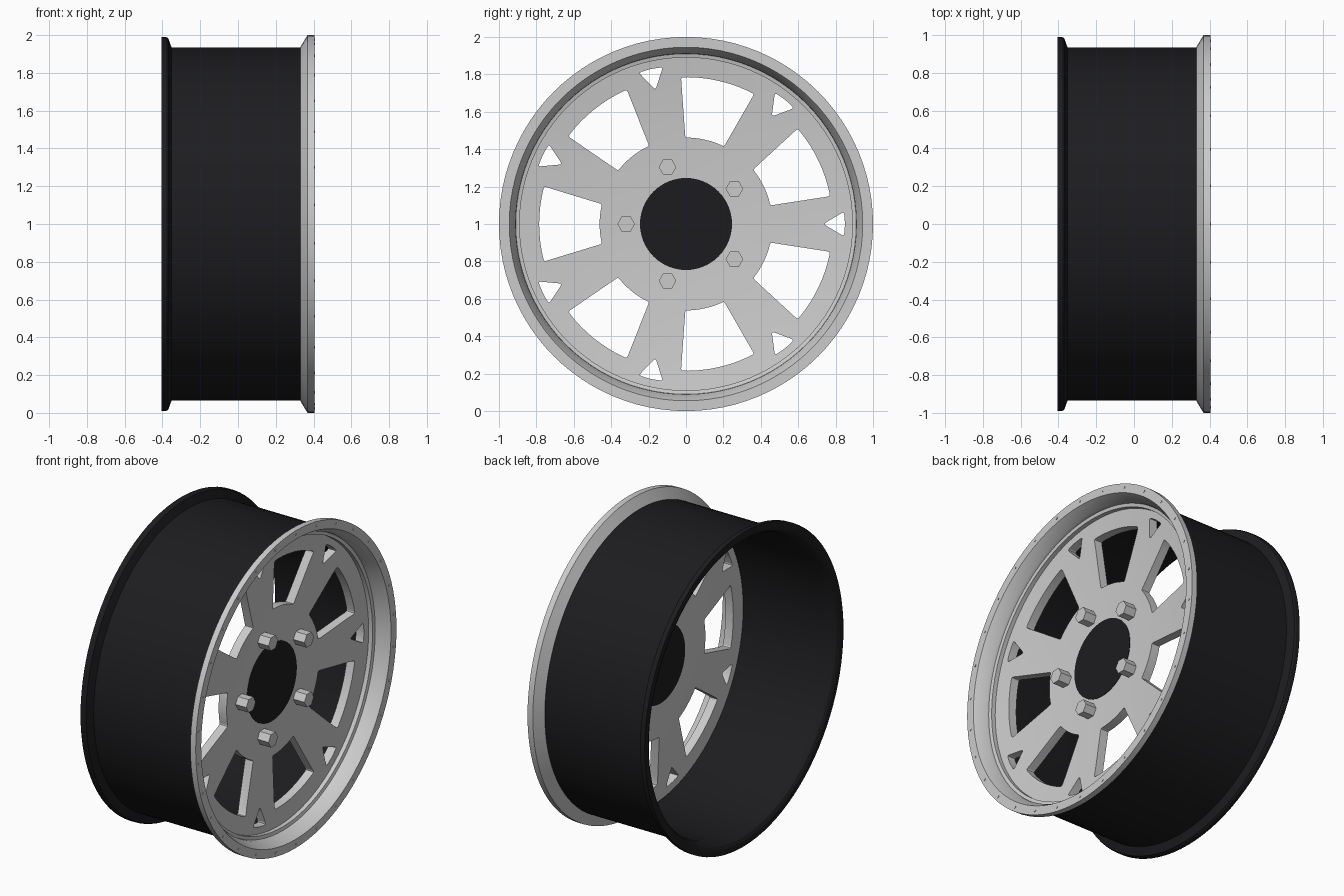
import bpy, bmesh
from math import cos, sin, pi, radians
from mathutils import Vector

if "Cube" in bpy.data.objects:
    bpy.data.objects.remove(bpy.data.objects["Cube"])

CENTRE_Z = 1.0
black = bpy.data.materials.new("black_paint")
black.diffuse_color = (0.012, 0.012, 0.014, 1)
black.use_nodes = True
black.node_tree.nodes["Principled BSDF"].inputs["Base Color"].default_value = black.diffuse_color


def finish(bm, name, mat=None, smooth=True):
    bmesh.ops.recalc_face_normals(bm, faces=bm.faces)
    me = bpy.data.meshes.new(name)
    bm.to_mesh(me)
    bm.free()
    ob = bpy.data.objects.new(name, me)
    bpy.context.collection.objects.link(ob)
    if mat:
        me.materials.append(mat)
    if smooth:
        shade(ob)
    return ob


def activate(ob):
    bpy.ops.object.select_all(action='DESELECT')
    bpy.context.view_layer.objects.active = ob
    ob.select_set(True)


def shade(ob):
    activate(ob)
    bpy.ops.object.shade_smooth_by_angle(angle=radians(25))


def revolve(name, profile, n=96, mat=None):
    """Spin a closed (x, radius) profile around the wheel axis."""
    bm = bmesh.new()
    rings = []
    for i in range(n):
        a = 2 * pi * i / n
        rings.append([bm.verts.new((x, r * cos(a), CENTRE_Z + r * sin(a))) for x, r in profile])
    m = len(profile)
    for i in range(n):
        p, q = rings[i], rings[(i + 1) % n]
        for j in range(m):
            k = (j + 1) % m
            bm.faces.new((p[j], p[k], q[k], q[j]))
    return finish(bm, name, mat)


def prism(bm, pts, x0, x1):
    """Extrude a (y, z) outline along x."""
    lo = [bm.verts.new((x0, y, CENTRE_Z + z)) for y, z in pts]
    hi = [bm.verts.new((x1, y, CENTRE_Z + z)) for y, z in pts]
    bm.faces.new(lo[::-1])
    bm.faces.new(hi)
    for i in range(len(pts)):
        j = (i + 1) % len(pts)
        bm.faces.new((lo[i], lo[j], hi[j], hi[i]))


def polygon(r, n, cy=0.0, cz=0.0):
    return [(cy + r * cos(2 * pi * i / n), cz + r * sin(2 * pi * i / n)) for i in range(n)]


def rounded(pts, radius):
    """Soften every corner of a 2D outline."""
    out = []
    v = [Vector(p) for p in pts]
    for i, p in enumerate(v):
        a, b = v[i - 1] - p, v[(i + 1) % len(v)] - p
        s = p + a.normalized() * min(radius, 0.3 * a.length)
        e = p + b.normalized() * min(radius, 0.3 * b.length)
        for t in (0, 0.5, 1):
            out.append(s * (1 - t) ** 2 + p * 2 * t * (1 - t) + e * t * t)
    return out


def turned(pts, a):
    return [(y * cos(a) - z * sin(a), y * sin(a) + z * cos(a)) for y, z in pts]


def arc(r, half, n=8):
    return [(r * cos(half * (2 * i / n - 1)), r * sin(half * (2 * i / n - 1))) for i in range(n + 1)]


# black barrel with rear flange
revolve("barrel", [
    (0.335, 0.935), (-0.352, 0.935), (-0.37, 0.985), (-0.38, 0.99), (-0.405, 0.99),
    (-0.405, 0.955), (-0.395, 0.935), (-0.37, 0.92), (-0.33, 0.912), (0.335, 0.912)], mat=black)

# front lip with stepped inner edge
revolve("front_lip", [
    (0.33, 0.937), (0.368, 1.0), (0.405, 1.0), (0.405, 0.945), (0.34, 0.912),
    (0.32, 0.91), (0.315, 0.89), (0.27, 0.89), (0.27, 0.911), (0.33, 0.915)])

# dished spoke disc
disc = revolve("spoke_disc", [
    (0.235, 0.235), (0.244, 0.46), (0.268, 0.73), (0.29, 0.905),
    (0.235, 0.905), (0.213, 0.73), (0.188, 0.46), (0.18, 0.235)])

# seven windows and seven small triangles cut through the disc
window = rounded(arc(0.785, radians(14.8)) + arc(0.462, radians(13.3))[::-1], 0.012)
triangle = rounded([(0.735, 0), (0.845, -0.066), (0.85, 0), (0.845, 0.066)], 0.014)
bm = bmesh.new()
for k in range(7):
    a = 2 * pi * k / 7
    prism(bm, turned(window, a + pi), 0.1, 0.38)
    prism(bm, turned(triangle, a), 0.1, 0.38)
cutter = finish(bm, "window_cutter", smooth=False)
cutter.hide_render = True
mod = disc.modifiers.new("windows", 'BOOLEAN')
mod.operation = 'DIFFERENCE'
mod.solver = 'EXACT'
mod.object = cutter
activate(disc)
bpy.ops.object.modifier_apply(modifier=mod.name)
bpy.data.objects.remove(cutter, do_unlink=True)
shade(disc)

# black hub cap
bm = bmesh.new()
prism(bm, polygon(0.246, 64), 0.178, 0.238)
finish(bm, "hub_cap", black)

# five hexagonal lug nuts
for k in range(5):
    a = pi + 2 * pi * k / 5
    bm = bmesh.new()
    prism(bm, polygon(0.047, 6, 0.32 * cos(a), 0.32 * sin(a)), 0.225, 0.315)
    finish(bm, f"lug_nut_{k + 1}", smooth=False)

# tiny bolts around the lip
bm = bmesh.new()
for k in range(30):
    a = 2 * pi * (k + 0.5) / 30
    prism(bm, polygon(0.007, 8, 0.975 * cos(a), 0.975 * sin(a)), 0.4, 0.408)
finish(bm, "lip_bolts", smooth=False)
